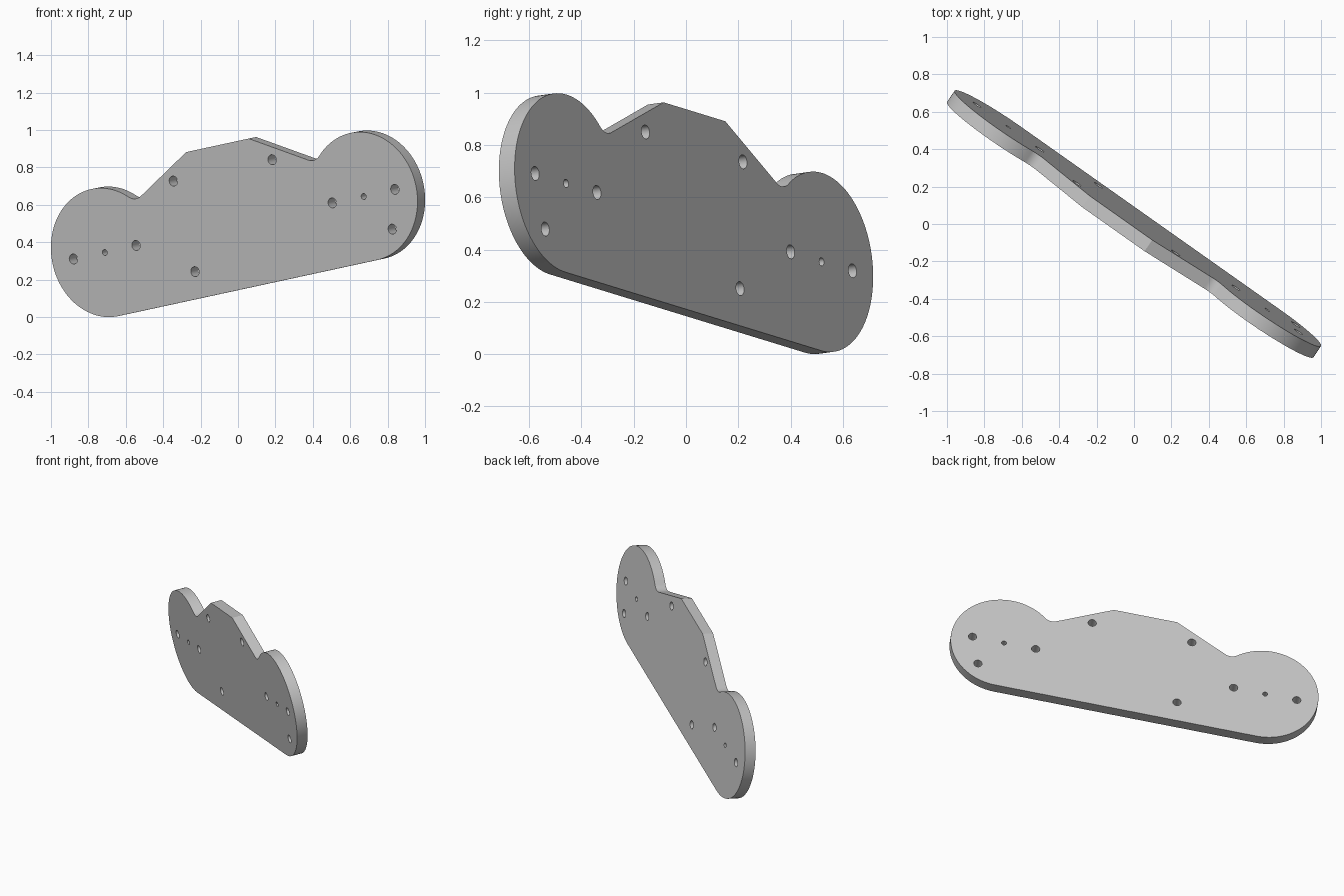
import bpy, bmesh, math
from mathutils import Vector, Matrix

if "Cube" in bpy.data.objects:
    bpy.data.objects.remove(bpy.data.objects["Cube"])

R, CX = 0.347, 0.860          # end lobes
THICK = 0.073
PEAK = Vector((0.2075, 0.433))
CORNER = Vector((0.600, 0.231))
FILLET = 0.07


def arc(c, r, a0, a1, n):
    return [Vector((c[0] + r * math.cos(a0 + (a1 - a0) * i / n),
                    c[1] + r * math.sin(a0 + (a1 - a0) * i / n))) for i in range(n + 1)]


# Fillet between the sloping shoulder and the right lobe
lobe = Vector((CX, 0))
d = (CORNER - PEAK).normalized()
nrm = Vector((-d.y, d.x))
start = PEAK + nrm * FILLET
w = start - lobe
b = w.dot(d)
s = -b - math.sqrt(b * b - w.dot(w) + (R + FILLET) ** 2)
fc = start + d * s
to_lobe = lobe - fc
a_line = math.atan2(-nrm.y, -nrm.x)
a_lobe = math.atan2(to_lobe.y, to_lobe.x)
a_touch = math.atan2(-to_lobe.y, -to_lobe.x)

# Right half of the outline from the bottom tangent to the peak, then mirrored
right = arc(lobe, R, -math.pi / 2, a_touch, 72)
right += arc(fc, FILLET, a_lobe, a_line, 12)[1:]
right.append(PEAK)
outline = right + [Vector((-p.x, p.y)) for p in reversed(right)]

# Bolt holes: (along, across, radius)
holes = [(-0.313, -0.202, 0.027), (0.998, -0.203, 0.027)]
for sx in (-1, 1):
    holes += [(sx * CX, 0, 0.016), (sx * (CX - 0.208), 0.002, 0.027),
              (sx * (CX + 0.208), 0.002, 0.027), (sx * 0.328, 0.296, 0.027)]

# Filled and extruded profile
cu = bpy.data.curves.new("mounting_plate", 'CURVE')
cu.dimensions = '2D'
cu.fill_mode = 'BOTH'
cu.extrude = THICK / 2
for loop in [outline] + [arc((x, y), r, 0, 2 * math.pi, 32)[:-1] for x, y, r in holes]:
    sp = cu.splines.new('POLY')
    sp.points.add(len(loop) - 1)
    for pt, p in zip(sp.points, loop):
        pt.co = (p.x, p.y, 0, 1)
    sp.use_cyclic_u = True
plate = bpy.data.objects.new("mounting_plate", cu)
bpy.context.collection.objects.link(plate)
bpy.context.view_layer.objects.active = plate
plate.select_set(True)
bpy.ops.object.convert(target='MESH')
plate = bpy.context.object
me = plate.data

# Stand the plate up: yawed, leaning a little, and rolled in its own plane
n = Vector((0.676, 1.0, 0.138)).normalized()
u = Vector((n.y, -n.x, 0)).normalized()
v = n.cross(u)
if v.z < 0:
    v = -v
roll = math.radians(10.1)
e1 = u * math.cos(roll) + v * math.sin(roll)
e2 = v * math.cos(roll) - u * math.sin(roll)
me.transform(Matrix((e1, e2, -n)).transposed().to_4x4())

# Centre on x and y, rest on the ground
lo = [min(p.co[i] for p in me.vertices) for i in range(3)]
hi = [max(p.co[i] for p in me.vertices) for i in range(3)]
me.transform(Matrix.Translation((-(lo[0] + hi[0]) / 2, -(lo[1] + hi[1]) / 2, -lo[2])))

bm = bmesh.new()
bm.from_mesh(me)
bmesh.ops.remove_doubles(bm, verts=bm.verts, dist=1e-5)
bmesh.ops.recalc_face_normals(bm, faces=bm.faces)
bm.to_mesh(me)
bm.free()

mat = bpy.data.materials.new("light_grey")
mat.diffuse_color = (0.55, 0.55, 0.55, 1)
mat.use_nodes = True
mat.node_tree.nodes["Principled BSDF"].inputs["Base Color"].default_value = mat.diffuse_color
me.materials.clear()
me.materials.append(mat)
bpy.ops.object.shade_smooth_by_angle(angle=math.radians(20))
